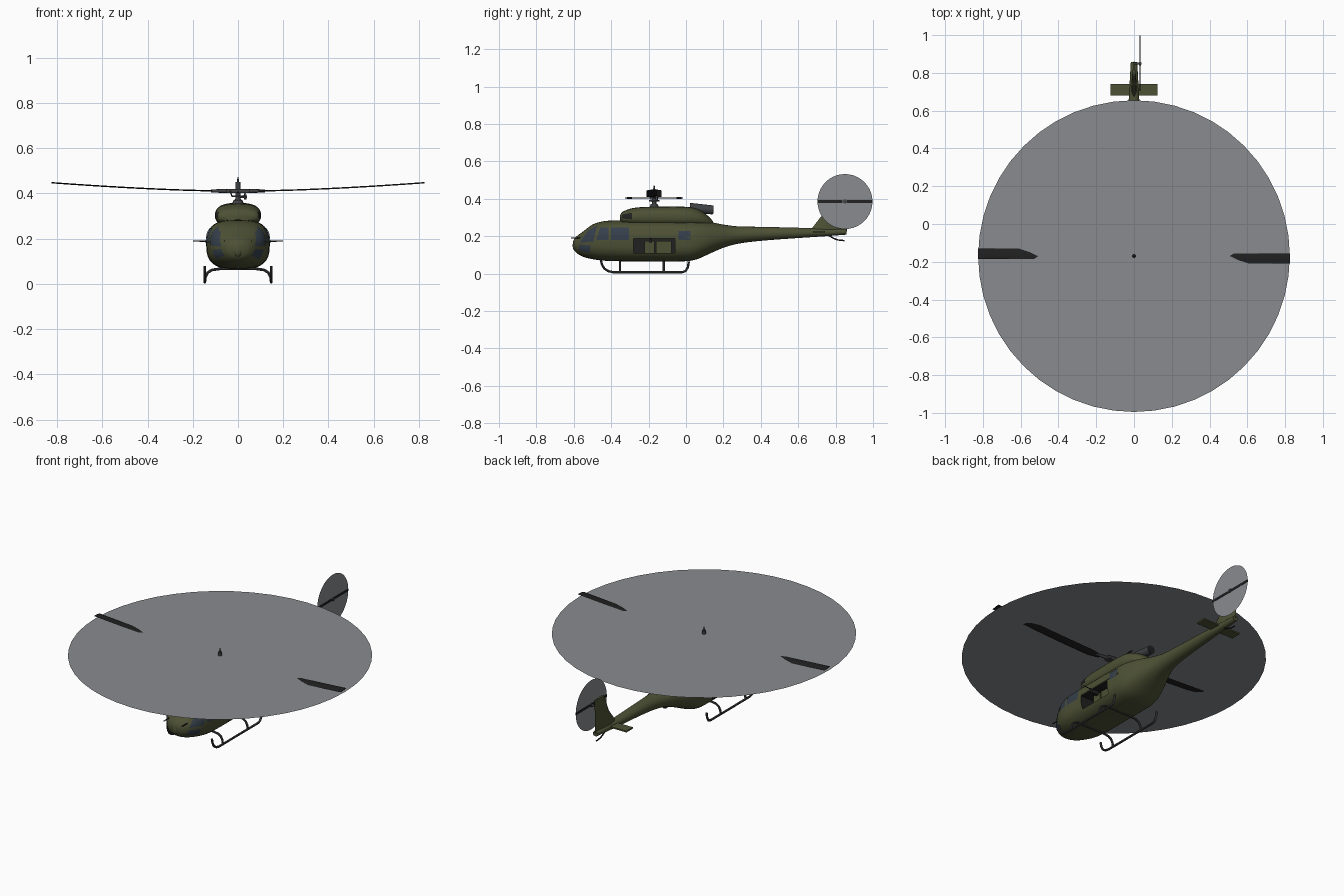
import bpy, bmesh, math
from mathutils import Vector, Matrix

if "Cube" in bpy.data.objects:
    bpy.data.objects.remove(bpy.data.objects["Cube"])


def material(name, rgb):
    m = bpy.data.materials.new(name)
    m.diffuse_color = (*rgb, 1)
    m.use_nodes = True
    m.node_tree.nodes["Principled BSDF"].inputs["Base Color"].default_value = m.diffuse_color
    return m


OLIVE = material("olive", (0.075, 0.082, 0.035))
GLASS = material("glass", (0.035, 0.05, 0.07))
DARK = material("dark", (0.015, 0.015, 0.016))
STEEL = material("steel", (0.05, 0.052, 0.055))
BLUR = material("disc_grey", (0.25, 0.26, 0.275))


def finish(name, bm, mat, smooth=True, normals=True):
    if normals:
        bmesh.ops.recalc_face_normals(bm, faces=bm.faces)
    me = bpy.data.meshes.new(name)
    bm.to_mesh(me)
    bm.free()
    ob = bpy.data.objects.new(name, me)
    bpy.context.collection.objects.link(ob)
    me.materials.append(mat)
    if smooth:
        shade(ob)
    return ob


def select(ob):
    bpy.ops.object.select_all(action='DESELECT')
    ob.select_set(True)
    bpy.context.view_layer.objects.active = ob


def shade(ob):
    select(ob)
    bpy.ops.object.shade_smooth_by_angle(angle=math.radians(35))


def section(keys, y):
    """Smoothly interpolated (half width, bottom, top, squareness) at y."""
    i = max(k for k in range(len(keys) - 1) if keys[k][0] <= y + 1e-9)
    a, b = keys[i], keys[i + 1]
    p, q = keys[max(i - 1, 0)], keys[min(i + 2, len(keys) - 1)]
    h = b[0] - a[0]
    t = (y - a[0]) / h
    out = []
    for c in range(1, 5):
        m0 = (b[c] - p[c]) / (b[0] - p[0]) * h
        m1 = (q[c] - a[c]) / (q[0] - a[0]) * h
        out.append((2*t**3 - 3*t*t + 1)*a[c] + (t**3 - 2*t*t + t)*m0
                   + (3*t*t - 2*t**3)*b[c] + (t**3 - t*t)*m1)
    return out


def loft(name, keys, mat, sides=36, sub=3):
    bm = bmesh.new()
    ys = [a[0] + (b[0] - a[0]) * k / sub for a, b in zip(keys, keys[1:]) for k in range(sub)] + [keys[-1][0]]
    rings = []
    for y in ys:
        w, lo, hi, p = section(keys, y)
        ring = []
        for k in range(sides):
            a = math.tau * k / sides
            c, s = math.cos(a), math.sin(a)
            ring.append(bm.verts.new((w * math.copysign(abs(c)**(2/p), c), y,
                                      (lo + hi)/2 + (hi - lo)/2 * math.copysign(abs(s)**(2/p), s))))
        rings.append(ring)
    for r, s in zip(rings, rings[1:]):
        for k in range(sides):
            bm.faces.new((r[k], r[(k+1) % sides], s[(k+1) % sides], s[k]))
    bm.faces.new(rings[0])
    bm.faces.new(rings[-1])
    return finish(name, bm, mat)


def panel(name, keys, corners, mat, n=8):
    """Patch that hugs a lofted body on both sides; corners are (y, z)."""
    a, b, c, d = [Vector(p) for p in corners]
    for side, tag in ((1, "right"), (-1, "left")):
        bm = bmesh.new()
        grid = []
        for i in range(n + 1):
            row = []
            for j in range(n + 1):
                q = a.lerp(b, i/n).lerp(d.lerp(c, i/n), j/n)
                w, lo, hi, p = section(keys, q.x)
                u = min(abs((q.y - (lo + hi)/2) / ((hi - lo)/2)), 1)
                row.append(bm.verts.new((side * (w * (1 - u**p)**(1/p) + 0.0025), q.x, q.y)))
            grid.append(row)
        for i in range(n):
            for j in range(n):
                f = [grid[i][j], grid[i+1][j], grid[i+1][j+1], grid[i][j+1]]
                bm.faces.new(f if side > 0 else f[::-1])
        finish(f"{name}_{tag}", bm, mat, normals=False)


def box(name, lo, hi, mat):
    bm = bmesh.new()
    lo, hi = Vector(lo), Vector(hi)
    bmesh.ops.create_cube(bm, size=1, matrix=Matrix.Translation((lo + hi)/2) @ Matrix.Diagonal((*(hi - lo), 1)))
    return finish(name, bm, mat, smooth=False)


def rod(name, p, q, r, mat, r2=None, sides=16):
    p, q = Vector(p), Vector(q)
    bm = bmesh.new()
    rot = (q - p).to_track_quat('Z', 'Y').to_matrix().to_4x4()
    bmesh.ops.create_cone(bm, cap_ends=True, segments=sides, radius1=r, radius2=r if r2 is None else r2,
                          depth=(q - p).length, matrix=Matrix.Translation((p + q)/2) @ rot)
    return finish(name, bm, mat)


def tube(name, pts, r, mat):
    cu = bpy.data.curves.new(name, 'CURVE')
    cu.dimensions = '3D'
    cu.bevel_depth, cu.bevel_resolution, cu.use_fill_caps = r, 3, True
    sp = cu.splines.new('POLY')
    sp.points.add(len(pts) - 1)
    for s, p in zip(sp.points, pts):
        s.co = (*p, 1)
    ob = bpy.data.objects.new(name, cu)
    bpy.context.collection.objects.link(ob)
    cu.materials.append(mat)
    select(ob)
    bpy.ops.object.convert(target='MESH')
    shade(bpy.context.object)


def disc(name, matrix, r, sides=48):
    bm = bmesh.new()
    bmesh.ops.create_circle(bm, cap_ends=True, segments=sides, radius=r, matrix=matrix)
    return finish(name, bm, BLUR, smooth=False, normals=False)


# fuselage and tail boom
BODY = [(-.603, .015, .145, .175, 2), (-.59, .05, .115, .195, 2.1), (-.55, .086, .09, .225, 2.3),
        (-.50, .116, .077, .262, 2.5), (-.44, .135, .069, .28, 2.7), (-.36, .14, .066, .284, 2.8),
        (-.2, .14, .065, .285, 2.8), (0, .14, .066, .283, 2.8), (.06, .134, .077, .281, 2.7),
        (.13, .113, .108, .275, 2.4), (.2, .083, .138, .262, 2.2), (.28, .056, .16, .252, 2),
        (.4, .041, .175, .25, 2), (.6, .031, .19, .245, 2), (.75, .023, .2, .24, 2), (.857, .017, .208, .237, 2)]
body = loft("fuselage", BODY, OLIVE)
body.data.materials.append(DARK)

# open cabin doors, dark inside
for s in (1, -1):
    cut = box("door_cutter", (min(s*.04, s*.3), -.28, .11), (max(s*.04, s*.3), -.06, .187), OLIVE)
    cut.data.materials.append(DARK)
    for f in cut.data.polygons:
        f.material_index = 1
    mod = body.modifiers.new("door", 'BOOLEAN')
    mod.object, mod.operation, mod.solver = cut, 'DIFFERENCE', 'EXACT'
    select(body)
    bpy.ops.object.modifier_apply(modifier=mod.name)
    bpy.data.objects.remove(cut)
shade(body)

# engine cowling and exhaust
COWL = [(-.353, .065, .278, .312, 2.2), (-.34, .09, .265, .33, 2.4), (-.28, .1, .255, .351, 2.6),
        (-.18, .101, .25, .357, 2.6), (0, .098, .25, .357, 2.6), (.06, .086, .25, .345, 2.5),
        (.11, .062, .25, .315, 2.3), (.145, .03, .25, .28, 2)]
loft("engine_cowling", COWL, OLIVE, sides=32)
panel("air_intake", COWL, [(-.345, .295), (-.29, .29), (-.29, .325), (-.34, .316)], DARK)
rod("exhaust_pipe", (0, .02, .352), (0, .145, .34), .026, STEEL, .024, 20)
rod("exhaust_opening", (0, .144, .34), (0, .147, .34), .02, DARK)

# windows
panel("windshield", BODY, [(-.57, .165), (-.495, .17), (-.475, .258), (-.525, .228)], GLASS)
panel("chin_window", BODY, [(-.575, .125), (-.515, .108), (-.51, .15), (-.57, .155)], GLASS)
panel("front_door_window", BODY, [(-.48, .18), (-.415, .18), (-.415, .245), (-.46, .245)], GLASS)
panel("cockpit_side_window", BODY, [(-.4, .18), (-.305, .18), (-.305, .245), (-.4, .245)], GLASS)
panel("rear_cabin_window", BODY, [(-.04, .18), (.025, .18), (.025, .228), (-.04, .228)], GLASS)

# nose cap and air-data probes
bm = bmesh.new()
bmesh.ops.create_uvsphere(bm, u_segments=20, v_segments=10, radius=1,
                          matrix=Matrix.Translation((0, -.592, .15)) @ Matrix.Diagonal((.018, .014, .03, 1)))
finish("nose_cap", bm, OLIVE)

# paired side parts: probe, seats, door rail, gun, skid
for s, tag in ((1, "right"), (-1, "left")):
    rod("nose_probe_" + tag, (s*.06, -.56, .19), (s*.06, -.615, .19), .003, DARK, sides=8)
    for k, (y0, y1) in enumerate(((-.222, -.168), (-.16, -.078))):
        box(f"cabin_seat_{tag}_{k+1}", (min(s*.035, s*.1), y0, .109), (max(s*.035, s*.1), y1, .175), OLIVE)
    box("door_rail_" + tag, (s*.138 - .004, -.28, .19), (s*.138 + .004, .03, .197), OLIVE)
    rod("door_gun_" + tag, (s*.08, -.19, .186), (s*.2, -.19, .19), .004, DARK, .002, 8)
    box("gun_receiver_" + tag, (s*.12 - .022, -.198, .165), (s*.12 + .022, -.182, .192), DARK)
    tube("skid_" + tag, [(s*.147, y, z) for y, z in ((-.457, .078), (-.45, .05), (-.437, .027), (-.415, .013),
         (-.39, .0075), (-.02, .0075), (-.002, .014), (.01, .034), (.015, .065))], .0065, STEEL)

for name, y in (("front_cross_tube", -.353), ("rear_cross_tube", -.118)):
    half = [(.147, .008), (.144, .03), (.134, .05), (.115, .062), (.08, .067)]
    tube(name, [(-x, y, z) for x, z in half] + [(x, y, z) for x, z in half[::-1]], .0065, STEEL)

# tail fin: lens section lofted from base to tip
bm = bmesh.new()
rings = []
for y0, y1, z, t in ((.66, .86, .225, .015), (.73, .858, .315, .011), (.775, .868, .425, .007)):
    rings.append([bm.verts.new((x*t, y0 + (y1 - y0)*f, z)) for x, f in
                  ((0, 0), (.8, .12), (1, .35), (.5, .75), (0, 1), (-.5, .75), (-1, .35), (-.8, .12))])
for r, q in zip(rings, rings[1:]):
    for k in range(8):
        bm.faces.new((r[k], r[(k+1) % 8], q[(k+1) % 8], q[k]))
bm.faces.new(rings[0])
bm.faces.new(rings[-1])
finish("tail_fin", bm, OLIVE)
box("tailplane", (-.125, .68, .22), (.125, .742, .228), OLIVE)
tube("tail_skid", [(0, .76, .205), (0, .79, .188), (0, .81, .18), (0, .848, .176)], .004, DARK)

# main rotor: mast, hub, stabiliser bar, blades, blur disc
HY = -.17
rod("rotor_mast", (0, HY, .34), (0, HY, .45), .011, STEEL)
rod("mast_fairing", (0, HY, .345), (0, HY, .372), .03, STEEL, .018, 20)
rod("swashplate", (0, HY, .384), (0, HY, .392), .028, STEEL, sides=20)
rod("mast_cap", (0, HY, .45), (0, HY, .472), .006, STEEL, .002, 10)
box("rotor_hub", (-.05, HY - .018, .402), (.05, HY + .018, .42), STEEL)
rod("stabiliser_bar", (0, HY - .155, .405), (0, HY + .155, .405), .003, DARK, sides=10)
for s, tag in ((1, "right"), (-1, "left")):
    rod("blade_grip_" + tag, (s*.04, HY, .411), (s*.12, HY - s*.006, .411), .009, STEEL, .007, 12)
    rod("pitch_link_" + tag, (s*.025, HY + s*.014, .385), (s*.035, HY + s*.02, .41), .003, STEEL, sides=8)
    rod("bar_weight_" + tag, (0, HY + s*.12, .405), (0, HY + s*.145, .405), .005, DARK, sides=10)
    bm = bmesh.new()
    rings = []
    for k in range(13):
        t = k / 12
        x, z = .09 + .735*t, .411 + .036*t**1.5
        w = .027 if k else .014
        rings.append([bm.verts.new((s*x, HY + s*(-.013 + w*u), z + .09*w*u + h)) for u, h in
                      ((-1, 0), (-.3, .0018), (.5, .0024), (1, 0), (.5, -.002), (-.3, -.0015))])
    for r, q in zip(rings, rings[1:]):
        for k in range(6):
            bm.faces.new((r[k], r[(k+1) % 6], q[(k+1) % 6], q[k]))
    bm.faces.new(rings[0])
    bm.faces.new(rings[-1])
    finish("main_blade_" + tag, bm, DARK)
disc("main_rotor_disc", Matrix.Translation((0, HY, .43)), .825)

# tail rotor on the right of the fin
TR = (.85, .385)
rod("tail_rotor_shaft", (0, *TR), (.04, *TR), .006, STEEL, sides=12)
rod("tail_rotor_hub", (.026, *TR), (.038, *TR), .011, STEEL)
for s, tag in ((1, "rear"), (-1, "front")):
    y0, y1 = sorted((TR[0] + s*.012, TR[0] + s*.147))
    box("tail_blade_" + tag, (.03, y0, TR[1] - .007), (.034, y1, TR[1] + .007), DARK)
disc("tail_rotor_disc", Matrix.Translation((.032, *TR)) @ Matrix.Rotation(math.pi/2, 4, 'Y'), .147, 40)
